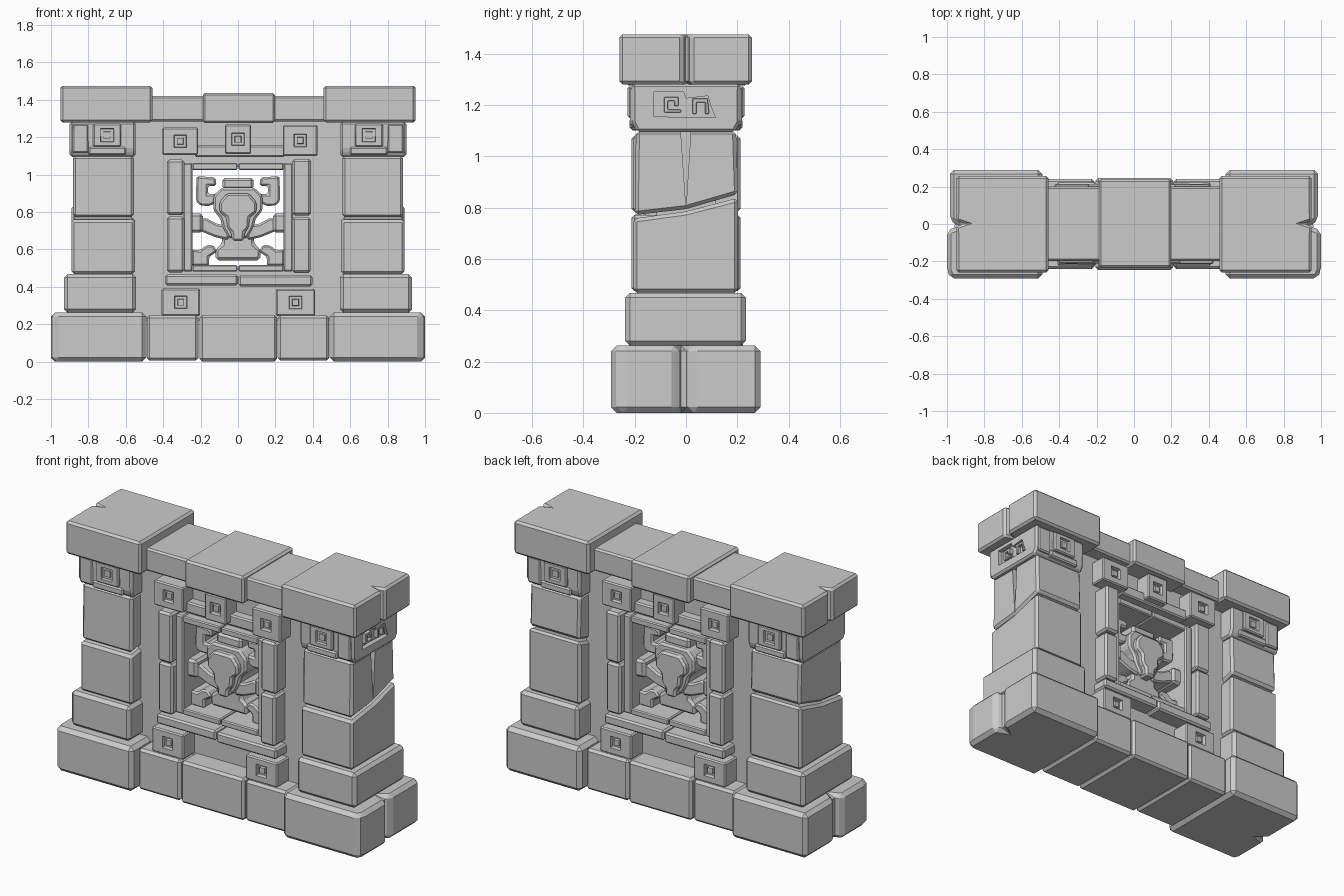
import bpy, bmesh
from mathutils import Matrix

if "Cube" in bpy.data.objects:
    bpy.data.objects.remove(bpy.data.objects["Cube"])

S = lambda x, y: Matrix.Diagonal((x, y, 1, 1))
SYM = {"": [S(1, 1)], "x": [S(1, 1), S(-1, 1)], "r": [S(1, 1), S(-1, -1)],
       "xy": [S(1, 1), S(-1, 1), S(1, -1), S(-1, -1)]}


def finish(bm, name, sym):
    """Turn a bmesh into one object per symmetry copy."""
    objs = []
    for m in SYM[sym]:
        b = bm.copy()
        b.transform(m)
        bmesh.ops.recalc_face_normals(b, faces=b.faces)
        me = bpy.data.meshes.new(name)
        b.to_mesh(me)
        b.free()
        ob = bpy.data.objects.new(name, me)
        bpy.context.collection.objects.link(ob)
        objs.append(ob)
    bm.free()
    return objs


def prism(name, pts, lo, hi, axis="y", bevel=0.01, sym=""):
    """Extrude a 2D outline along an axis and chamfer it."""
    to3 = {"x": lambda a, b, d: (d, a, b), "y": lambda a, b, d: (a, d, b),
           "z": lambda a, b, d: (a, b, d)}[axis]
    bm = bmesh.new()
    low = [bm.verts.new(to3(a, b, lo)) for a, b in pts]
    top = [bm.verts.new(to3(a, b, hi)) for a, b in pts]
    n = len(pts)
    bm.faces.new(low)
    bm.faces.new(top)
    for i in range(n):
        bm.faces.new((low[i], low[(i + 1) % n], top[(i + 1) % n], top[i]))
    bmesh.ops.recalc_face_normals(bm, faces=bm.faces)
    if bevel:
        bmesh.ops.bevel(bm, geom=bm.edges[:], offset=bevel, segments=1,
                        affect='EDGES', clamp_overlap=True)
    return finish(bm, name, sym)


def block(name, x, y, z, bevel=0.01, sym=""):
    return prism(name, [(x[0], z[0]), (x[1], z[0]), (x[1], z[1]), (x[0], z[1])],
                 y[0], y[1], "y", bevel, sym)


def stud(name, x, y, z, sym, hole=0.034):
    """Block with a square socket and a small peg on its front face."""
    bm = bmesh.new()
    bmesh.ops.create_cube(bm, size=1)
    for v in bm.verts:
        v.co = [r[0] if c < 0 else r[1] for c, r in zip(v.co, (x, y, z))]
    bmesh.ops.bevel(bm, geom=bm.edges[:], offset=0.007, segments=1, affect='EDGES')
    f = min(bm.faces, key=lambda q: q.calc_center_median().y)
    cx, cz = sum(x) / 2, sum(z) / 2
    for half, depth in ((hole, 0), (hole - 0.003, 0.022), (hole - 0.016, 0.022), (hole - 0.018, 0.008)):
        bmesh.ops.inset_region(bm, faces=[f], thickness=0.001)
        for v in f.verts:
            v.co = (cx + (half if v.co.x > cx else -half), y[0] + depth,
                    cz + (half if v.co.z > cz else -half))
    return finish(bm, name, sym)


def cut(targets, cutters):
    for t, c in zip(targets, cutters):
        mod = t.modifiers.new("cut", 'BOOLEAN')
        mod.operation, mod.object, mod.solver = 'DIFFERENCE', c, 'EXACT'
        dg = bpy.context.evaluated_depsgraph_get()
        me = bpy.data.meshes.new_from_object(t.evaluated_get(dg))
        t.modifiers.clear()
        t.data = me
        bpy.data.objects.remove(c)


def both(half):
    return half + [(-x, z) for x, z in reversed(half)]


# Base course
prism("base_end", [(.49, -.292), (.98, -.292), (1, -.25), (1, -.035), (.94, -.012), (.985, .022),
                   (.985, .29), (.49, .29)], 0, .263, "z", .022, "x")
block("base_side", (.212, .487), (-.24, .24), (.005, .247), .014, "x")
block("base_middle", (-.205, .208), (-.245, .245), (.002, .25), .014)

# Pillars: plinth, cracked shaft, capital, cap
block("plinth", (.545, .93), (-.237, .233), (.263, .468), .018, "x")
prism("shaft_lower", [(-.205, .468), (.203, .468), (.203, .838), (0, .785), (-.205, .757)],
      .552, .89, "x", .014, "x")
shaft = prism("shaft_upper", [(-.2, .771), (0, .794), (.203, .853), (.195, 1.1), (-.195, 1.1)],
              .557, .883, "x", .014, "x")
cut(shaft, prism("crack_cutter", [(-.022, 1.12), (.02, 1.12), (0, .80)], .845, .95, "x", 0, "x"))
capital = prism("capital", [(-.19, 1.095), (.19, 1.095), (.21, 1.13), (.212, 1.283), (-.212, 1.283),
                            (-.21, 1.13)], .548, .9, "x", .012, "x")
cut(capital, prism("panel_cutter", [(-.125, 1.155), (.115, 1.15), (.095, 1.2), (.085, 1.235), (.0, 1.225),
                                    (-.01, 1.25), (-.125, 1.25)], .872, .95, "x", 0, "x"))
prism("glyph_hook", [(-.085, 1.17), (-.02, 1.17), (-.02, 1.182), (-.07, 1.182), (-.07, 1.215), (-.045, 1.215),
                     (-.045, 1.195), (-.03, 1.195), (-.03, 1.23), (-.085, 1.23)], .865, .895, "x", .002, "x")
prism("glyph_arch", [(.025, 1.165), (.04, 1.165), (.04, 1.21), (.075, 1.21), (.075, 1.165), (.09, 1.165),
                     (.085, 1.225), (.025, 1.225)], .865, .895, "x", .002, "x")
stud("capital_stud", (.625, .775), (-.227, -.16), (1.15, 1.272), "xy", .036)
block("capital_ledge", (.6, .8), (-.22, -.16), (1.105, 1.147), .008, "xy")
block("capital_jamb", (.8, .885), (-.218, -.16), (1.115, 1.27), .008, "xy")
prism("cap", [(.457, -.26), (.948, -.26), (.95, -.012), (.905, .003), (.95, .018), (.948, .257),
              (.457, .257)], 1.28, 1.475, "z", .022, "x")

# Lintel
block("lintel_side", (.17, .5), (-.198, .2), (1.285, 1.42), .01, "x")
block("lintel_middle", (-.188, .198), (-.235, .24), (1.275, 1.437), .012)

# Wall around the window
W = (-.115, .115)
block("wall_side", (.27, .57), W, (.22, 1.3), 0, "x")
block("wall_below", (-.27, .27), W, (.22, .5), 0)
block("wall_above", (-.27, .27), W, (1.04, 1.3), 0)

# Window lining
L = (-.165, .165)
block("lining_side", (.243, .293), L, (.482, 1.063), .008, "x")
block("lining_top", (.003, .245), L, (1.025, 1.063), .006, "x")
block("lining_bottom", (.003, .245), L, (.482, .517), .006, "x")

# Raised surround, same on the back by half turn
F = (-.213, -.09)
block("surround_upper_left", (-.38, -.287), F, (.785, 1.08), .012, "r")
block("surround_lower_left", (-.38, -.287), (-.205, -.09), (.478, .775), .012, "r")
block("surround_upper_right", (.29, .39), (-.205, -.09), (.782, 1.083), .012, "r")
block("surround_lower_right", (.29, .388), F, (.475, .772), .012, "r")
block("sill_left", (-.39, -.001), (-.21, -.09), (.408, .465), .01, "r")
block("sill_right", (.004, .397), (-.213, -.09), (.402, .463), .01, "r")
block("head_bar", (-.23, .25), (-.17, -.09), (1.093, 1.157), .008, "r")
stud("stud_upper_left", (-.405, -.213), (-.21, -.09), (1.105, 1.252), "r")
stud("stud_upper_middle", (-.07, .07), (-.213, -.09), (1.11, 1.268), "r")
stud("stud_upper_right", (.24, .425), (-.215, -.09), (1.1, 1.265), "r")
stud("stud_lower_left", (-.408, -.203), (-.222, -.09), (.245, .39), "r")
stud("stud_lower_right", (.203, .412), (-.222, -.09), (.245, .388), "r")

# Window carving
prism("carving_head", both([(.09, .93), (.132, .885), (.132, .81), (.095, .765), (.08, .71), (.05, .66)]),
      -.115, .115, "y", .012)
prism("carving_trunk", both([(.06, .9), (.1, .85), (.1, .8), (.062, .77), (.058, .715), (.035, .69),
                             (.032, .645)]), -.15, .15, "y", .012)
block("carving_crown", (-.083, .083), (-.09, .09), (.92, .983), .014)
prism("carving_body", both([(.085, .7), (.085, .63), (.122, .6), (.118, .542)]), -.09, .09, "y", .014)
prism("carving_tusk", [(.05, .65), (.12, .665), (.205, .7), (.205, .755), (.175, .77), (.11, .735),
                       (.05, .73)], -.105, .105, "y", .01, "x")
block("carving_tusk_end", (.188, .275), (-.12, .12), (.69, .793), .014, "x")
prism("carving_ear", [(.09, .87), (.15, .832), (.205, .835), (.225, .86), (.222, .992), (.12, .985),
                      (.115, .94), (.16, .94), (.16, .895), (.09, .9)], -.085, .085, "y", .01, "x")
prism("carving_foot", [(.11, .59), (.135, .625), (.17, .622), (.205, .595), (.247, .6), (.247, .512),
                       (.155, .512), (.155, .56)], -.095, .095, "y", .01, "x")
